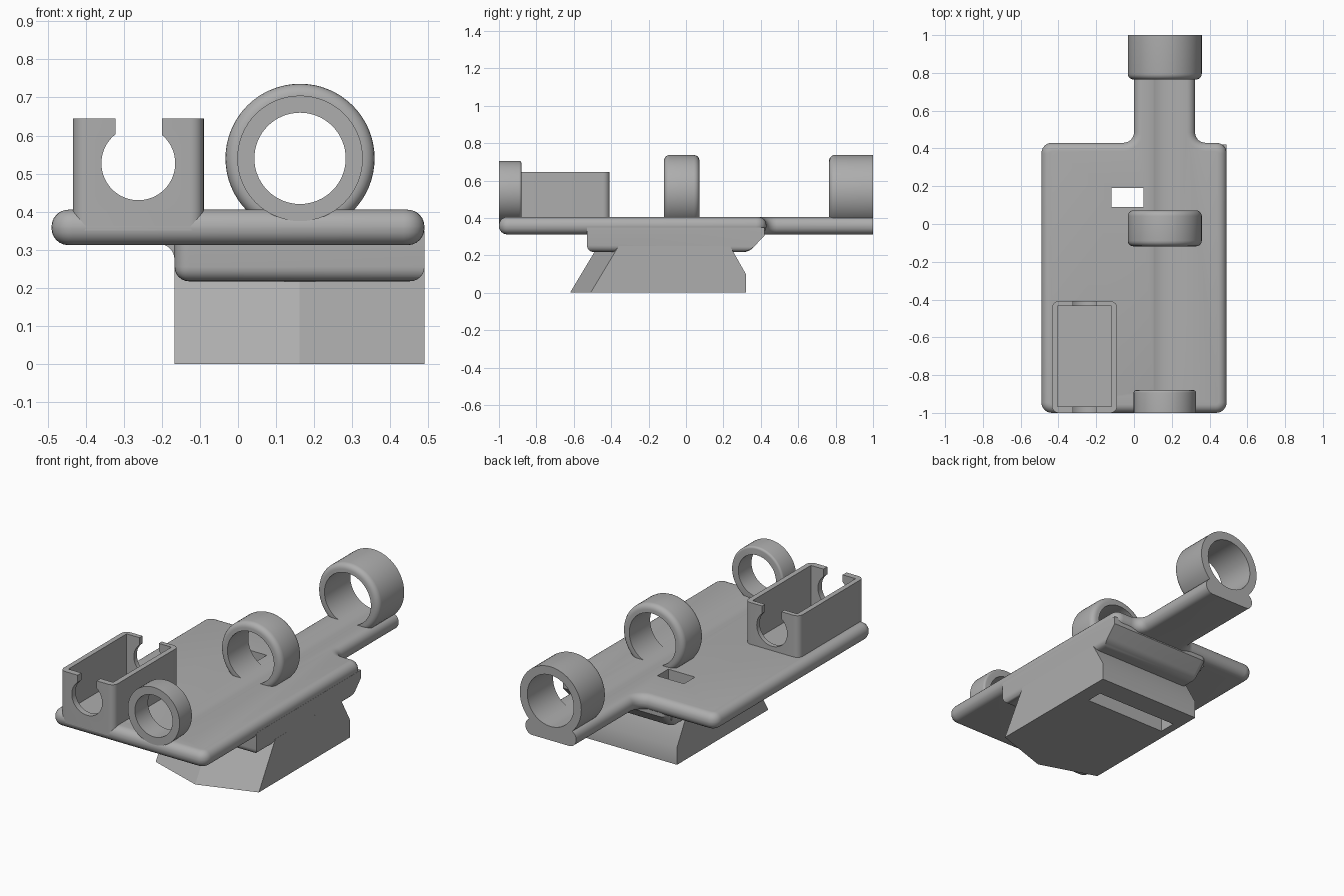
import bpy, bmesh, math
from mathutils import Vector, Matrix

if "Cube" in bpy.data.objects:
    bpy.data.objects.remove(bpy.data.objects["Cube"], do_unlink=True)

grey = bpy.data.materials.new("plain grey")
grey.use_nodes = True
colour = (0.42, 0.42, 0.42, 1)
grey.diffuse_color = colour
grey.node_tree.nodes["Principled BSDF"].inputs["Base Color"].default_value = colour

TOP, BOTTOM = 0.405, 0.312      # plate faces
AX, AZ = 0.163, 0.54            # tube axis


def finish(bm, name):
    bmesh.ops.recalc_face_normals(bm, faces=bm.faces)
    me = bpy.data.meshes.new(name)
    bm.to_mesh(me)
    bm.free()
    ob = bpy.data.objects.new(name, me)
    bpy.context.collection.objects.link(ob)
    me.materials.append(grey)
    return ob


def loft(sections):
    """Solid through matching point loops."""
    bm = bmesh.new()
    loops = [[bm.verts.new(p) for p in s] for s in sections]
    for a, b in zip(loops, loops[1:]):
        for i in range(len(a)):
            j = (i + 1) % len(a)
            bm.faces.new((a[i], a[j], b[j], b[i]))
    bm.faces.new(loops[0])
    bm.faces.new(loops[-1][::-1])
    bmesh.ops.recalc_face_normals(bm, faces=bm.faces)
    return bm


def bevel(bm, test, width, segments=6):
    edges = [e for e in bm.edges if test(e.verts[0].co, e.verts[1].co)]
    bmesh.ops.bevel(bm, geom=edges, offset=width, segments=segments,
                    profile=0.5, affect='EDGES', clamp_overlap=True)


def block(x0, x1, y0, y1, z0, z1):
    plan = [(x0, y0), (x1, y0), (x1, y1), (x0, y1)]
    return loft([[(x, y, z) for x, y in plan] for z in (z0, z1)])


def rod(x, z, r, y0, y1):
    """Cylinder along y."""
    ring = [(x + r * math.cos(i * math.tau / 64), z + r * math.sin(i * math.tau / 64))
            for i in range(64)]
    return loft([[(px, y, pz) for px, pz in ring] for y in (y0, y1)])


def cut(ob, *cutters):
    for c in cutters:
        mod = ob.modifiers.new("cut", 'BOOLEAN')
        mod.operation, mod.solver, mod.object = 'DIFFERENCE', 'EXACT', c
        bpy.ops.object.select_all(action='DESELECT')
        bpy.context.view_layer.objects.active = ob
        ob.select_set(True)
        bpy.ops.object.modifier_apply(modifier=mod.name)


def vertical(a, b):
    return abs(a.x - b.x) + abs(a.y - b.y) < 1e-4


def level(a, b):
    return abs(a.z - b.z) < 1e-4


# Cutters
tube_bore = finish(rod(AX, AZ, 0.148, -0.879, 1.1), "tube_bore_cutter")
front_bore = finish(rod(AX, AZ, 0.12, -1.1, -0.8), "front_bore_cutter")
cable_hole = finish(block(-0.12, 0.05, 0.09, 0.19, -0.1, 0.6), "hole_cutter")
under_slot = finish(block(-0.119, 0.4, 0.091, 0.189, -0.1, 0.18), "slot_cutter")
cavity = finish(block(-0.405, -0.12, -0.965, -0.435, 0.41, 0.8), "cavity_cutter")
cradle = finish(rod(-0.262, 0.527, 0.097, -1.1, -0.3), "cradle_cutter")
cradle_gap = finish(block(-0.322, -0.2, -1.11, -0.29, 0.54, 0.8), "cradle_gap_cutter")
cutters = [tube_bore, front_bore, cable_hole, under_slot, cavity, cradle, cradle_gap]

# Main plate with rear tongue
outline = [(-0.49, -1), (0.49, -1), (0.49, 0.43), (0.323, 0.43),
           (0.323, 1.2), (0, 1.2), (0, 0.43), (-0.49, 0.43)]
bm = loft([[(x, y, z) for x, y in outline] for z in (BOTTOM, TOP)])
bevel(bm, lambda a, b: vertical(a, b) and a.y < 1.1, 0.055)
bevel(bm, level, 0.044)
res = bmesh.ops.bisect_plane(bm, geom=bm.verts[:] + bm.edges[:] + bm.faces[:],
                             plane_co=(0, 1, 0), plane_no=(0, 1, 0), clear_outer=True)
bmesh.ops.holes_fill(bm, edges=[e for e in bm.edges if e.is_boundary], sides=0)
plate = finish(bm, "base_plate")
cut(plate, tube_bore, cable_hole)

# Thick block below the plate
L, R = -0.167, 0.49
side = [(-0.53, 0.35), (-0.53, 0.217), (0.335, 0.217), (0.42, 0.305), (0.42, 0.35)]
bm = loft([[(x, y, z) for y, z in side] for x in (L, R)])
bevel(bm, lambda a, b: (a.z + b.z < 0.5 and level(a, b)) or
      (a.x + b.x < 2 * L + 0.01 and a.z + b.z < 0.69), 0.038)
lower = finish(bm, "lower_block")
cut(lower, cable_hole)

# Hollow fillet between the block and the plate
arc = [(L - 0.04 + 0.04 * math.cos(t), 0.275 + 0.04 * math.sin(t))
       for t in [math.radians(15 * i) for i in range(7)]]
profile = [(L + 0.02, 0.275)] + arc + [(L - 0.04, 0.33), (L + 0.02, 0.33)]
fillet = finish(loft([[(x, y, z) for x, z in profile] for y in (-0.49, 0.37)]), "block_fillet")

# Dovetail foot with pointed front
foot = [(-0.51, 0), (-0.36, 0.25), (0.235, 0.25), (0.32, 0.1), (0.32, 0)]
sections = []
for x, point in ((L, 0), (0.162, 0.11), (R, 0)):
    sections.append([(x, y - (point if y < 0 else 0), z) for y, z in foot])
dovetail = finish(loft(sections), "dovetail_foot")
cut(dovetail, cable_hole, under_slot)

# Tube rings
rings = []
for name, r, y0, y1, bore, soft in (
        ("front_ring", 0.165, -1, -0.88, front_bore, (-0.88,)),
        ("middle_ring", 0.196, -0.118, 0.072, tube_bore, (-0.118, 0.072)),
        ("rear_ring", 0.196, 0.765, 1, tube_bore, (0.765,))):
    bm = rod(AX, AZ, r, y0, y1)
    bevel(bm, lambda a, b: any(abs(a.y - s) + abs(b.y - s) < 1e-4 for s in soft),
          0.03 if r > 0.18 else 0.012, 5)
    ring = finish(bm, name)
    cut(ring, bore)
    rings.append(ring)

# Open box with round cradles in both ends
bm = block(-0.434, -0.09, -1, -0.408, 0.35, 0.645)
bevel(bm, vertical, 0.035)
box = finish(bm, "open_box")
cut(box, cavity, cradle, cradle_gap)

for c in cutters:
    bpy.data.objects.remove(c, do_unlink=True)

# Smooth rounded faces, keep hard edges
bpy.ops.object.select_all(action='DESELECT')
for ob in [plate, lower, fillet, dovetail, box] + rings:
    ob.select_set(True)
bpy.context.view_layer.objects.active = plate
bpy.ops.object.shade_smooth_by_angle(angle=math.radians(30))
